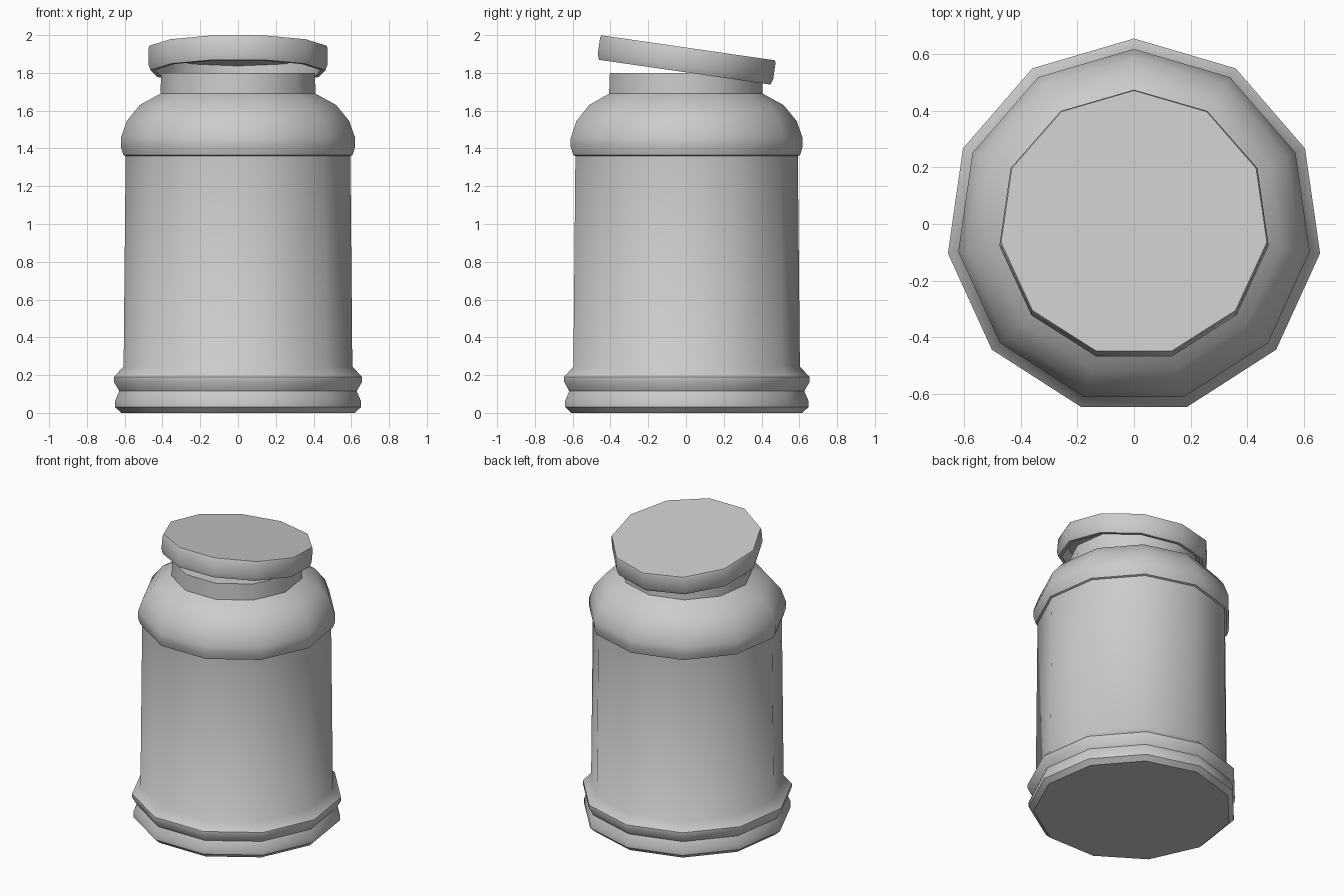
import bpy, bmesh
from math import sin, cos, pi, radians

if "Cube" in bpy.data.objects:
    bpy.data.objects.remove(bpy.data.objects["Cube"])

SIDES = 11  # low-poly turned shape, one corner pointing back


def turned(name, profile, location, tilt=0.0):
    """Sweep (radius, z) points around z and cap both ends."""
    bm = bmesh.new()
    rings = []
    for r, z in profile:
        angles = [pi / 2 + 2 * pi * i / SIDES for i in range(SIDES)]
        rings.append([bm.verts.new((r * cos(a), r * sin(a), z)) for a in angles])
    for lo, hi in zip(rings, rings[1:]):
        for i in range(SIDES):
            j = (i + 1) % SIDES
            bm.faces.new((lo[i], lo[j], hi[j], hi[i]))
    bm.faces.new(rings[0][::-1])
    bm.faces.new(rings[-1])
    bmesh.ops.recalc_face_normals(bm, faces=bm.faces[:])
    mesh = bpy.data.meshes.new(name)
    bm.to_mesh(mesh)
    bm.free()
    obj = bpy.data.objects.new(name, mesh)
    bpy.context.collection.objects.link(obj)
    obj.location = location
    obj.rotation_euler.x = tilt
    bpy.ops.object.select_all(action='DESELECT')
    obj.select_set(True)
    bpy.context.view_layer.objects.active = obj
    bpy.ops.object.shade_smooth_by_angle(angle=radians(42))
    return obj


# Jar: two base rings, straight wall, rounded shoulder, neck
turned("jar_body", [
    (0.625, 0.0), (0.657, 0.03), (0.657, 0.065), (0.635, 0.115),
    (0.664, 0.165), (0.664, 0.19), (0.612, 0.245),
    (0.601, 1.36), (0.613, 1.365), (0.627, 1.41), (0.627, 1.455),
    (0.595, 1.545), (0.525, 1.63), (0.415, 1.69), (0.411, 1.80),
], (0, -0.009, 0))

# Lid: hollow cap resting tilted on the neck
turned("lid", [
    (0.44, -0.035), (0.445, -0.13), (0.468, -0.13),
    (0.479, -0.10), (0.479, -0.012), (0.474, 0.0),
], (0, 0.002, 1.934), radians(-8.2))
